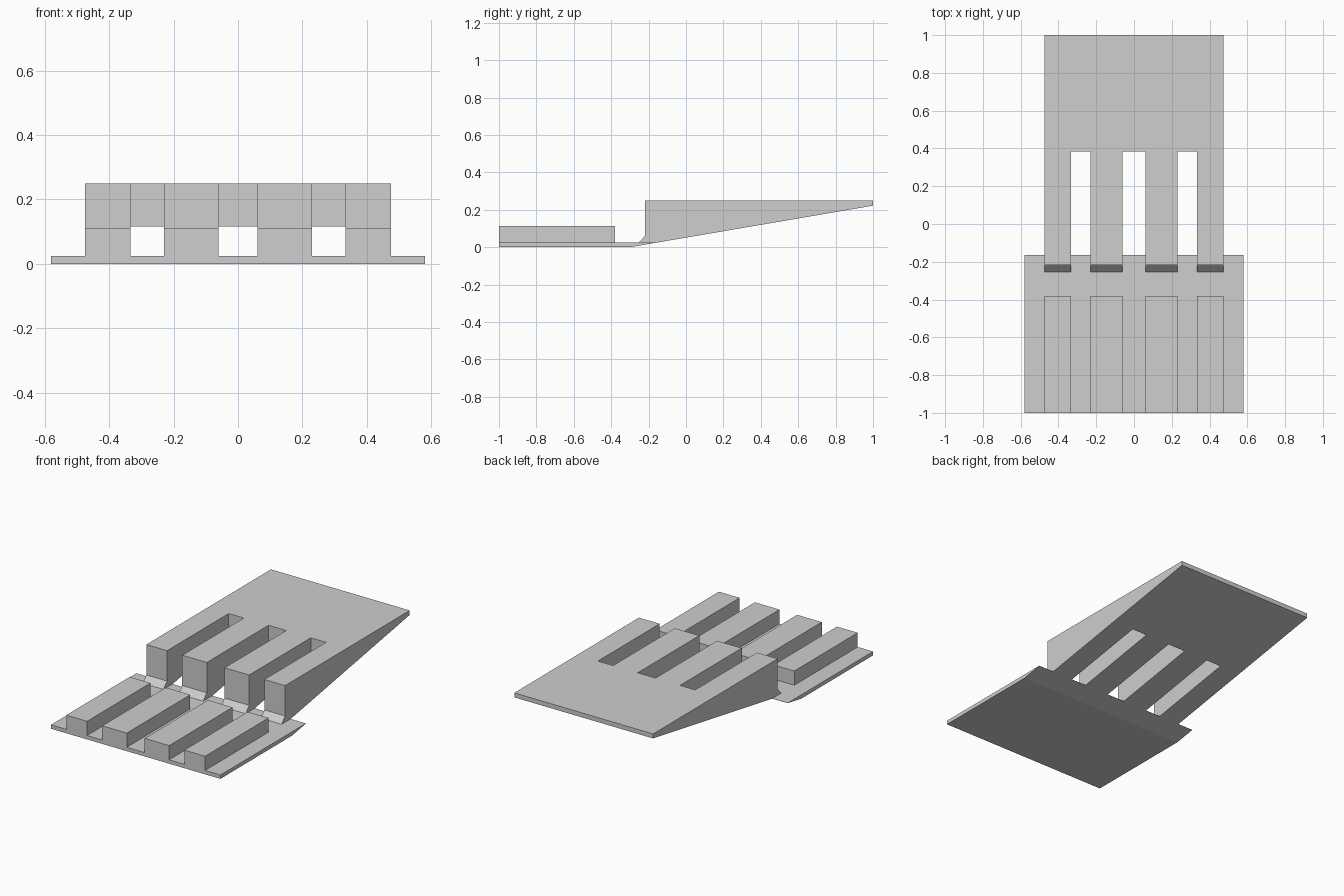
import bpy
import bmesh

cube = bpy.data.objects.get("Cube")
if cube:
    bpy.data.objects.remove(cube, do_unlink=True)

grey = bpy.data.materials.new("light_grey")
grey.use_nodes = True
colour = (0.62, 0.62, 0.62, 1)
grey.diffuse_color = colour
grey.node_tree.nodes["Principled BSDF"].inputs["Base Color"].default_value = colour


def prism(name, profile, spans):
    """Extrude a (y, z) side profile across each (x0, x1) span."""
    bm = bmesh.new()
    for x0, x1 in spans:
        face = bm.faces.new([bm.verts.new((x0, y, z)) for y, z in profile])
        new = bmesh.ops.extrude_face_region(bm, geom=[face])["geom"]
        verts = [v for v in new if isinstance(v, bmesh.types.BMVert)]
        bmesh.ops.translate(bm, verts=verts, vec=(x1 - x0, 0, 0))
    bmesh.ops.recalc_face_normals(bm, faces=bm.faces)
    mesh = bpy.data.meshes.new(name)
    bm.to_mesh(mesh)
    bm.free()
    mesh.materials.append(grey)
    obj = bpy.data.objects.new(name, mesh)
    bpy.context.collection.objects.link(obj)
    return obj


def rect(y0, y1, z0, z1):
    return [(y0, z0), (y1, z0), (y1, z1), (y0, z1)]


TOP = 0.024
HALF = 0.475
slots = [(-0.333, -0.229), (-0.061, 0.061), (0.229, 0.333)]

# Base plate with a bevelled underside at the back
prism("base_plate", [(-1, 0), (-0.3, 0), (-0.165, 0.023), (-0.165, TOP), (-1, TOP)],
      [(-0.58, 0.58)])

# Raised bars lined up with the ramp fingers
edges = [-HALF] + [x for slot in slots for x in slot] + [HALF]
for name, span in zip(("right_outer_bar", "right_inner_bar", "left_inner_bar", "left_outer_bar"),
                      zip(edges[::2], edges[1::2])):
    prism(name, rect(-1, -0.38, TOP - 0.004, 0.112), [span])

# Sloping ramp with chamfered toes
ramp = prism("slotted_ramp", [(-0.255, TOP - 0.002), (-0.165, 0.023), (1, 0.222), (1, 0.25),
                              (-0.218, 0.25), (-0.218, 0.062)], [(-HALF, HALF)])

# Slots that split the ramp front into four fingers
cutter = prism("slot_cutter", rect(-0.5, 0.385, -0.2, 0.5), slots)
cutter.hide_render = True
cut = ramp.modifiers.new("slots", 'BOOLEAN')
cut.operation = 'DIFFERENCE'
cut.solver = 'EXACT'
cut.object = cutter
bpy.context.view_layer.objects.active = ramp
bpy.ops.object.modifier_apply(modifier=cut.name)
bpy.data.objects.remove(cutter, do_unlink=True)
